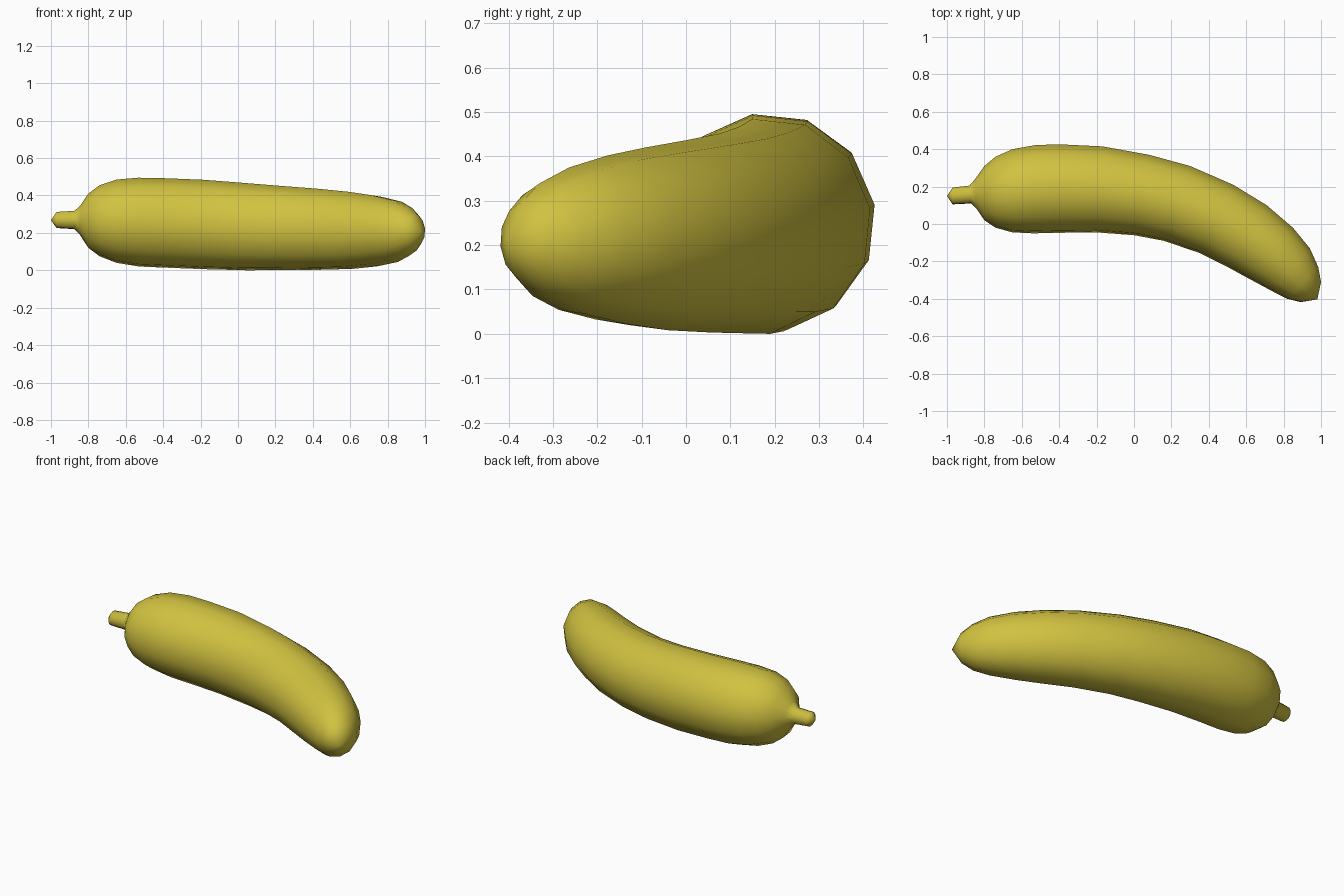
import bpy, bmesh, math
from mathutils import Vector

SIDES = 12
TWIST = math.radians(9)

# Cross-sections, stem to tip: outer (x, y), inner (x, y), top z, bottom z
rings = [
    (-0.97, 0.195, -0.97, 0.105, 0.312, 0.226),
    (-0.88, 0.205, -0.87, 0.11, 0.318, 0.22),
    (-0.85, 0.24, -0.84, 0.08, 0.345, 0.19),
    (-0.80, 0.31, -0.80, 0.02, 0.41, 0.12),
    (-0.74, 0.36, -0.74, -0.02, 0.455, 0.075),
    (-0.65, 0.40, -0.65, -0.045, 0.485, 0.04),
    (-0.52, 0.423, -0.54, -0.05, 0.495, 0.02),
    (-0.38, 0.425, -0.39, -0.047, 0.492, 0.014),
    (-0.17, 0.415, -0.20, -0.045, 0.484, 0.006),
    (0.08, 0.37, 0.00, -0.06, 0.467, 0.0),
    (0.30, 0.31, 0.16, -0.09, 0.452, 0.001),
    (0.53, 0.21, 0.35, -0.155, 0.436, 0.003),
    (0.71, 0.10, 0.50, -0.23, 0.42, 0.008),
    (0.85, -0.02, 0.61, -0.29, 0.402, 0.022),
    (0.94, -0.13, 0.74, -0.36, 0.375, 0.045),
    (0.985, -0.23, 0.82, -0.40, 0.34, 0.078),
    (1.00, -0.31, 0.89, -0.418, 0.295, 0.125),
]

bm = bmesh.new()
loops = []
for ox, oy, ix, iy, top, bottom in rings:
    centre = Vector(((ox + ix) / 2, (oy + iy) / 2, (top + bottom) / 2))
    side = Vector(((ox - ix) / 2, (oy - iy) / 2, 0)) / math.cos(TWIST)
    up = Vector((0, 0, (top - bottom) / 2)) / math.cos(TWIST)
    angles = [TWIST + i * math.tau / SIDES for i in range(SIDES)]
    loops.append([bm.verts.new(centre + side * math.cos(a) + up * math.sin(a)) for a in angles])

# Skin between neighbouring sections
for a, b in zip(loops, loops[1:]):
    for i in range(SIDES):
        j = (i + 1) % SIDES
        bm.faces.new((a[i], a[j], b[j], b[i]))

# Pointed ends
for loop, point in ((loops[0], (-1.0, 0.15, 0.268)), (loops[-1], (0.98, -0.403, 0.205))):
    end = bm.verts.new(point)
    for i in range(SIDES):
        bm.faces.new((loop[i], loop[(i + 1) % SIDES], end))
bmesh.ops.recalc_face_normals(bm, faces=bm.faces)

mesh = bpy.data.meshes.new("banana")
bm.to_mesh(mesh)
bm.free()
mesh.shade_smooth()
skin = bpy.data.materials.new("banana yellow")
skin.diffuse_color = (0.64, 0.54, 0.052, 1)
mesh.materials.append(skin)
bpy.context.collection.objects.link(bpy.data.objects.new("banana", mesh))
